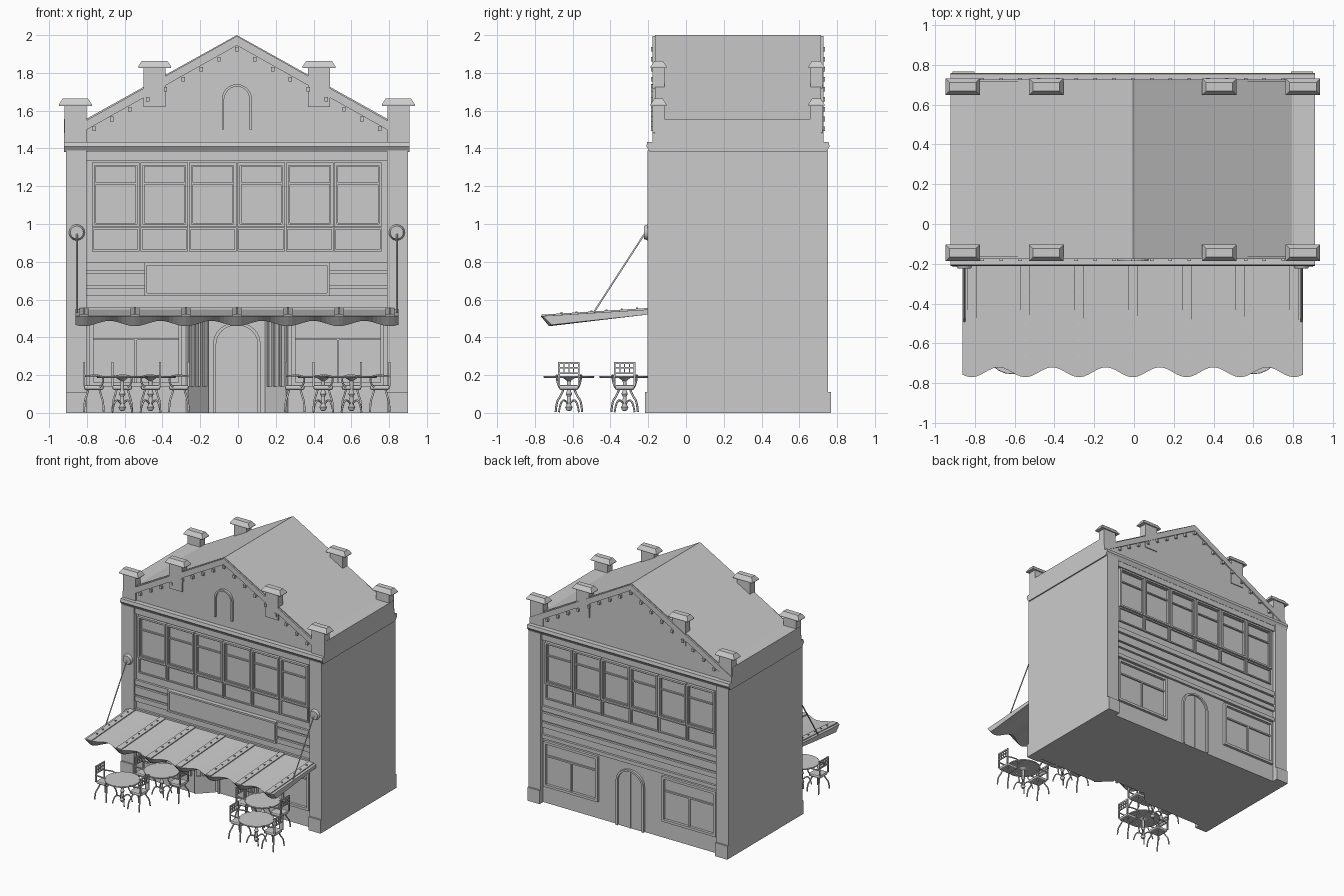
import bpy, bmesh, math
from mathutils import Matrix, Vector

if "Cube" in bpy.data.objects:
    bpy.data.objects.remove(bpy.data.objects["Cube"])

def link(name, me):
    ob = bpy.data.objects.new(name, me)
    bpy.context.collection.objects.link(ob)
    return ob

def to_mesh(name, bm):
    bmesh.ops.recalc_face_normals(bm, faces=bm.faces[:])
    me = bpy.data.meshes.new(name)
    bm.to_mesh(me)
    bm.free()
    return me

def boxes(name, items):
    """Several boxes in one mesh: (x0,x1,y0,y1,z0,z1[,top inset])"""
    bm = bmesh.new()
    for b in items:
        t = b[6] if len(b) > 6 else 0
        m = Matrix.LocRotScale(((b[0]+b[1])/2, (b[2]+b[3])/2, (b[4]+b[5])/2), None,
                               (b[1]-b[0], b[3]-b[2], b[5]-b[4]))
        vs = bmesh.ops.create_cube(bm, size=1, matrix=m)["verts"]
        for v in vs:
            if t and v.co.z > (b[4]+b[5])/2:
                v.co.x += t if v.co.x < (b[0]+b[1])/2 else -t
                v.co.y += t if v.co.y < (b[2]+b[3])/2 else -t
    return link(name, to_mesh(name, bm))

def slab(name, polys, a0, a1, axis="y"):
    """Flat polygons extruded along an axis"""
    put = {"x": lambda p: (a0, p[0], p[1]), "y": lambda p: (p[0], a0, p[1]),
           "z": lambda p: (p[0], p[1], a0)}[axis]
    step = {"x": (a1-a0, 0, 0), "y": (0, a1-a0, 0), "z": (0, 0, a1-a0)}[axis]
    bm = bmesh.new()
    for poly in polys:
        bm.faces.new([bm.verts.new(put(p)) for p in poly])
    bmesh.ops.remove_doubles(bm, verts=bm.verts[:], dist=1e-5)
    new = bmesh.ops.extrude_face_region(bm, geom=bm.faces[:])["geom"]
    bmesh.ops.translate(bm, vec=step, verts=[v for v in new if isinstance(v, bmesh.types.BMVert)])
    return link(name, to_mesh(name, bm))

def tubes(name, paths, r, smooth=True):
    """Round bars along point paths, returned as a mesh object"""
    cu = bpy.data.curves.new(name, "CURVE")
    cu.dimensions, cu.bevel_depth, cu.bevel_resolution, cu.resolution_u = "3D", r, 1, 4
    cu.use_fill_caps = True
    for path in paths:
        sp = cu.splines.new("NURBS" if smooth else "POLY")
        sp.points.add(len(path)-1)
        for p, co in zip(sp.points, path):
            p.co = (*co, 1)
        if smooth:
            sp.order_u, sp.use_endpoint_u = 3, True
    tmp = link(name, cu)
    me = bpy.data.meshes.new_from_object(tmp.evaluated_get(bpy.context.evaluated_depsgraph_get()))
    bpy.data.objects.remove(tmp)
    me.name = name
    return link(name, me)

def smooth(ob):
    for p in ob.data.polygons:
        p.use_smooth = True

def frame(x0, x1, z0, z1, y0, y1, t):
    return [(x0, x1, y0, y1, z0, z0+t), (x0, x1, y0, y1, z1-t, z1),
            (x0, x0+t, y0, y1, z0+t, z1-t), (x1-t, x1, y0, y1, z0+t, z1-t)]

def arch(w, z0, z1, rise, n=12):
    pts = [(-w, z0)]
    pts += [(-w*math.cos(math.pi*i/n), z1-rise+rise*math.sin(math.pi*i/n)) for i in range(n+1)]
    return pts + [(w, z0)]

def arched(name, w, z0, z1, rise, y, out, t=0.015):
    """Arched leaf with a raised surround; out is the outward y direction"""
    o, i = arch(w, z0, z1, rise), arch(w-t, z0, z1-t, rise-t/2)
    slab(name + "_leaf", [i], y, y+out*0.006)
    slab(name + "_surround", [[o[k], o[k+1], i[k+1], i[k]] for k in range(len(o)-1)], y, y+out*0.02)

# Main walls with the splayed entrance recess
W, YF, YB = 0.905, -0.17, 0.72
slab("ground_storey", [[(-W, YB), (-W, YF), (-0.27, YF), (-0.16, -0.06), (0.16, -0.06),
                        (0.27, YF), (W, YF), (W, YB)]], 0, 0.53, "z")
boxes("upper_storey", [(-W, W, YF, YB, 0.53, 1.39)])
slab("cornice", [[(-0.19, 1.38), (-0.21, 1.41), (-0.205, 1.435), (0.755, 1.435), (0.76, 1.41), (0.74, 1.38)]],
     -0.915, 0.915, "x")

# Roof with side parapets
slab("roof", [[(-0.915, 1.43), (0.915, 1.43), (0.915, 1.555), (0.8, 1.555), (0, 2.0), (-0.8, 1.555), (-0.915, 1.555)]],
     -0.165, 0.715)

# Both facades: pilasters, window band, bands, gable trim
for side, y, s in (("front", YF, -1), ("back", YB, 1)):
    def d(a, b):
        return tuple(sorted((y+s*a, y+s*b)))
    pil, win, pan, ground = [], [], [], []
    for m in (-1, 1):
        xs = sorted((m*0.795, m*W))
        pil += [(*xs, *d(-0.01, 0.033), 0, 1.39), (*xs, *d(-0.01, 0.047), 0, 0.11)]
        g0, g1 = sorted((m*0.29, m*0.78))
        ground += frame(g0, g1, 0.14, 0.51, *d(0, 0.022), 0.02)
        ground += [(g0, g1, *d(0, 0.012), 0.385, 0.397),
                   ((g0+g1)/2-0.006, (g0+g1)/2+0.006, *d(0, 0.012), 0.16, 0.385)]
    boxes(side + "_pilasters", pil)
    boxes(side + "_shop_windows", ground)
    for i in range(6):
        x0 = -0.767 + i*0.2565
        x1 = x0 + 0.2515
        win += frame(x0, x1, 0.985, 1.325, *d(0, 0.024), 0.014)
        win += frame(x0+0.014, x1-0.014, 0.999, 1.311, *d(0, 0.014), 0.007)
        win += [(x0, x1, *d(0, 0.014), 1.21, 1.22)]
        pan += frame(x0, x1, 0.855, 0.982, *d(0, 0.012), 0.01)
    boxes(side + "_upper_windows", win)
    boxes(side + "_window_panels", pan)
    boxes(side + "_string_courses", [(-0.795, 0.795, *d(0, 0.018), z0, z1) for z0, z1 in
                                     ((0.755, 0.795), (0.62, 0.66), (0.675, 0.74), (0.53, 0.56), (1.335, 1.38))])
    # Gable edging and small blocks beneath it
    yg = -0.165 if s < 0 else 0.715
    slab(side + "_gable_edging", [[(0, 1.995), (0, 1.945), (m*0.915, 1.432), (m*0.915, 1.482)] for m in (-1, 1)],
         yg, yg+s*0.012)
    boxes(side + "_gable_blocks", [(x-0.009, x+0.009, *sorted((yg, yg+s*0.02)), z-0.012, z+0.012)
          for k in range(-8, 9) for x in [k*0.0945] for z in [1.925-abs(x)*0.558]])

# Sign board
boxes("sign_board", [(-0.49, 0.49, -0.195, YF, 0.62, 0.795)] + frame(-0.49, 0.49, 0.62, 0.795, -0.205, YF, 0.014))

# Arched openings
arched("gable_window", 0.08, 1.5, 1.74, 0.08, -0.165, -1, 0.012)
arched("front_door", 0.125, 0.0, 0.48, 0.11, -0.06, -1)
arched("back_door", 0.125, 0.0, 0.48, 0.11, YB, 1)
boxes("back_door_split", [(-0.004, 0.004, YB, YB+0.012, 0, 0.46)])

# Splayed entrance sides: low base and glazing bars
for m, nm in ((-1, "left"), (1, "right")):
    a, b, n = Vector((m*0.27, YF)), Vector((m*0.16, -0.06)), Vector((-m, -1))*0.01
    slab(nm + "_entrance_base", [[a, b, b+n, a+n]], 0, 0.14, "z")
    bars = []
    for t in (0, 0.3, 0.62, 0.92):
        p, q = a.lerp(b, t), a.lerp(b, t+0.08)
        bars.append([p, q, q+n, p+n])
    slab(nm + "_entrance_bars", bars, 0.14, 0.51, "z")

# Chimneys: body, flared cap
for x, zb, zt in ((0.855, 1.43, 1.63), (0.435, 1.62, 1.83)):
    for m in (-1, 1):
        for y in (-0.145, 0.69):
            c = m*x
            boxes("chimney", [(c-0.058, c+0.058, y-0.032, y+0.032, zb, zt),
                              (c-0.087, c+0.087, y-0.042, y+0.042, zt-0.004, zt+0.004),
                              (c-0.087, c+0.087, y-0.042, y+0.042, zt+0.004, zt+0.034, 0.02)])

# Awning with a wavy front edge
bm = bmesh.new()
N, rows = 76, []
for i in range(N+1):
    x = -0.855 + 1.71*i/N
    c = math.cos(2*math.pi*x/0.27)
    yf = -0.745 - 0.025*c
    rows.append([bm.verts.new(p) for p in ((x, -0.19, 0.548), (x, yf, 0.513), (x, yf+0.045, 0.473-0.014*c),
                                           (x, -0.19, 0.522))])
for a, b in zip(rows, rows[1:]):
    for k in range(4):
        bm.faces.new((a[k], a[(k+1) % 4], b[(k+1) % 4], b[k]))
bm.faces.new(rows[0])
bm.faces.new(rows[-1])
link("awning", to_mesh("awning", bm))
top = lambda y: 0.548 + (y+0.19)*0.0615
rivets = []
for k in range(-3, 4):
    x = k*0.27
    slab("awning_rib", [[(-0.19, 0.546), (-0.19, 0.556), (-0.765, 0.52), (-0.765, 0.511)]], x-0.024, x+0.024, "x")
    for j in range(6):
        y = -0.26 - j*0.08
        rivets.append((x-0.005, x+0.005, y-0.005, y+0.005, top(y), top(y)+0.014))
boxes("awning_rivets", rivets)

# Stay rods and their wall discs
for m in (-1, 1):
    x = m*0.847
    tubes("awning_rod", [[(x, -0.215, 0.955), (x, -0.49, 0.53)]], 0.005, False)
    bm = bmesh.new()
    bmesh.ops.create_cone(bm, cap_ends=True, segments=24, radius1=0.043, radius2=0.034, depth=0.022,
                          matrix=Matrix.Translation((x, -0.212, 0.955)) @ Matrix.Rotation(math.pi/2, 4, "X"))
    link("rod_disc", to_mesh("rod_disc", bm))

# Table: lathed top and pedestal, four curved feet
bm = bmesh.new()
prof = [(0, 0.195), (0.133, 0.195), (0.135, 0.191), (0.133, 0.186), (0.03, 0.184), (0.01, 0.17), (0.009, 0.12),
        (0.017, 0.1), (0.009, 0.085), (0.013, 0.04), (0.02, 0.03), (0.012, 0.012), (0, 0.01)]
vs = [bm.verts.new((r, 0, z)) for r, z in prof]
es = [bm.edges.new(e) for e in zip(vs, vs[1:])]
bmesh.ops.spin(bm, geom=vs+es, cent=(0, 0, 0), axis=(0, 0, 1), angle=2*math.pi, steps=24)
bmesh.ops.remove_doubles(bm, verts=bm.verts[:], dist=1e-5)
table = link("table", to_mesh("table", bm))
spokes = [(math.cos(a), math.sin(a)) for a in (math.pi/4+k*math.pi/2 for k in range(4))]
feet = tubes("table_feet", [[(0.01*c, 0.01*s, 0.05), (0.035*c, 0.035*s, 0.075), (0.065*c, 0.065*s, 0.05),
                             (0.075*c, 0.075*s, 0.004)] for c, s in spokes], 0.005)

# Chair facing +x: seat, curved legs, arms, back
seat = boxes("chair_seat", [(-0.052, 0.052, -0.052, 0.052, 0.122, 0.148)])
bev = seat.modifiers.new("round", "BEVEL")
bev.width, bev.segments = 0.01, 2
legs = tubes("chair_legs", [[(0.03*i, 0.03*j, 0.122), (0.04*i, 0.045*j, 0.085), (0.05*i, 0.066*j, 0.06),
                             (0.052*i, 0.07*j, 0.004)] for i in (-1, 1) for j in (-1, 1)], 0.0055)
arms = tubes("chair_arms", [[(-0.05, 0.056*j, 0.195), (0.0, 0.066*j, 0.2), (0.05, 0.066*j, 0.195),
                             (0.05, 0.06*j, 0.155), (0.03, 0.05*j, 0.135)] for j in (-1, 1)], 0.005)
back = boxes("chair_back", [(-0.056, -0.046, 0.052*j-0.005, 0.052*j+0.005, 0.14, 0.27) for j in (-1, 1)] +
             [(-0.055, -0.047, -0.05, 0.05, z, z+h) for z, h in ((0.258, 0.012), (0.235, 0.007), (0.205, 0.01))] +
             [(-0.054, -0.048, y-0.003, y+0.003, 0.21, 0.26) for y in (-0.025, 0, 0.025)])
for ob in (feet, legs, arms):
    smooth(ob)

# Place four tables, each with two chairs
sources = (table, feet, seat, legs, arms, back)
for tx, ty in ((-0.607, -0.62), (-0.457, -0.325), (0.607, -0.62), (0.457, -0.325)):
    spots = [(table, 0, 0), (feet, 0, 0)]
    spots += [(o, dx, r) for o in (seat, legs, arms, back) for dx, r in ((-0.15, 0), (0.15, math.pi))]
    for src, dx, r in spots:
        ob = src.copy()
        bpy.context.collection.objects.link(ob)
        ob.location, ob.rotation_euler.z = (tx+dx, ty, 0), r
for src in sources:
    bpy.data.objects.remove(src)

# Shift the whole model to its measured centre
for ob in bpy.data.objects:
    ob.location.x -= 0.006
